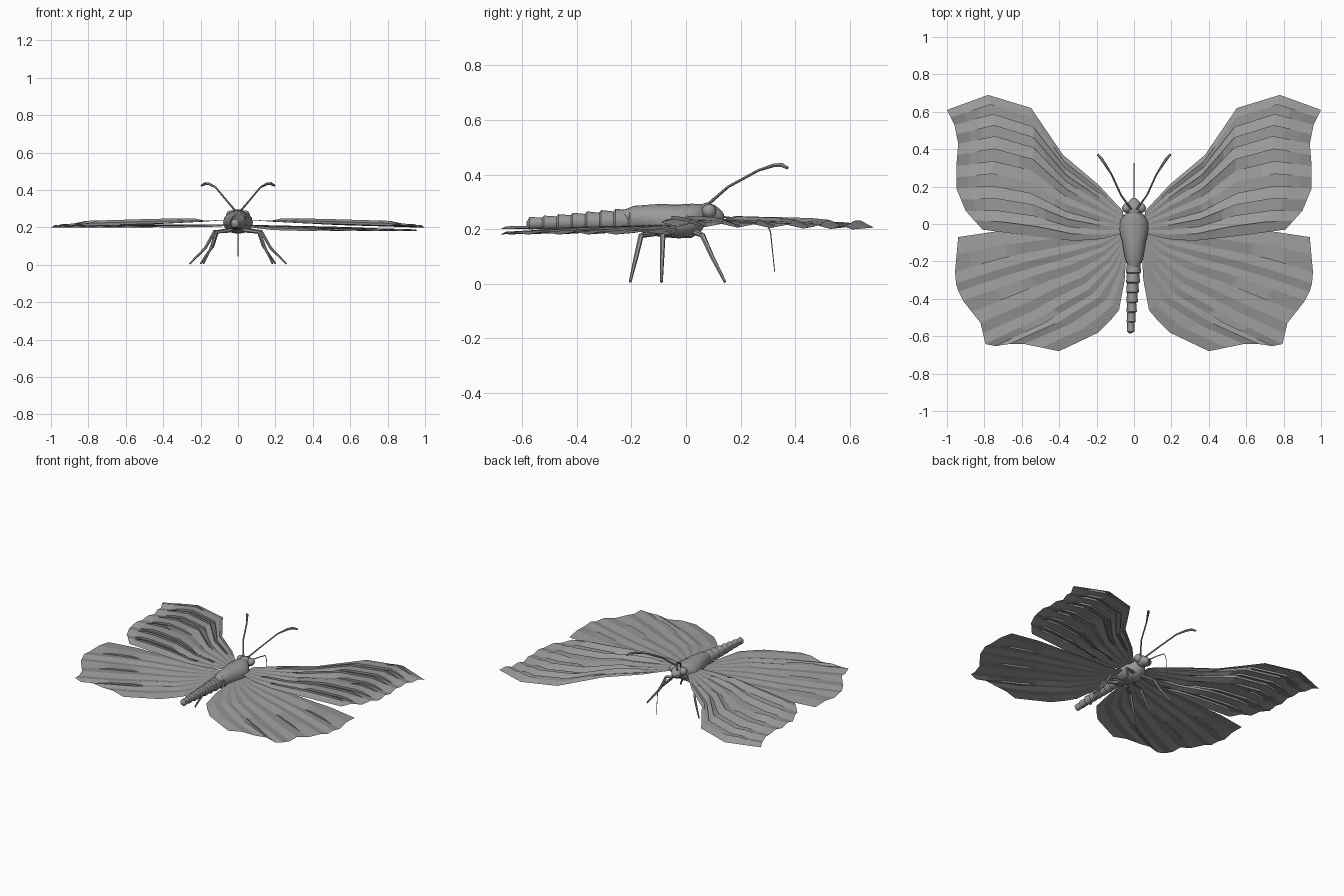
import bpy, bmesh, math
from mathutils import Vector

if "Cube" in bpy.data.objects:
    bpy.data.objects.remove(bpy.data.objects["Cube"])

grey = bpy.data.materials.new("dull_grey")
grey.diffuse_color = (0.32, 0.32, 0.32, 1)
grey.use_nodes = True
grey.node_tree.nodes["Principled BSDF"].inputs["Base Color"].default_value = grey.diffuse_color


def finish(name, bm, smooth=False):
    me = bpy.data.meshes.new(name)
    bm.to_mesh(me)
    bm.free()
    ob = bpy.data.objects.new(name, me)
    bpy.context.collection.objects.link(ob)
    me.materials.append(grey)
    if smooth:
        bpy.context.view_layer.objects.active = ob
        ob.select_set(True)
        bpy.ops.object.shade_smooth_by_angle(angle=math.radians(40))
        ob.select_set(False)
    return ob


def along(pts, t):
    """Point on a polyline, t in 0..1 by index."""
    f = t * (len(pts) - 1)
    i = min(int(f), len(pts) - 2)
    return Vector(pts[i]).lerp(Vector(pts[i + 1]), f - i)


def wing(name, side, lead, trail, margin, z_root, z_tip, panels, pleat, steps, back_drop):
    """Pleated sheet between a leading and a trailing curve; each vein ends on the margin."""
    bm = bmesh.new()
    rows = 15

    def point(s, t):
        p = along(lead, t).lerp(along(trail, t), s)
        end = Vector(lead[-1]).lerp(Vector(trail[-1]), s)
        return p + (along(margin, s) - end) * t ** 1.5

    def rim(k, panel, high):
        """Vein k as an edge of a panel, lifted on the panel's high side past its step."""
        out, s = [], k / panels
        for j in range(rows + 1):
            t = j / rows
            p = point(s, t)
            z = z_root + (z_tip - z_root) * t - back_drop * s * t
            z += pleat * 0.5 * min(1, 2 * t) * (1 if k % 2 else -1)
            if high and 0 < k < panels and steps[panel % len(steps)] < t < 0.93:
                z += pleat
            out.append(bm.verts.new((side * p.x, p.y, z)))
        return out

    def strip(a, b):
        for j in range(rows):
            f = (a[j], b[j], b[j + 1], a[j + 1])
            bm.faces.new(f if side > 0 else f[::-1])

    last = None
    for i in range(panels):
        front, rear = rim(i, i, False), rim(i + 1, i, True)
        strip(front, rear)
        if last:
            strip(last, front)      # little riser between two panels
        last = rear
    bmesh.ops.remove_doubles(bm, verts=bm.verts, dist=1e-5)
    bmesh.ops.dissolve_degenerate(bm, dist=1e-5, edges=bm.edges)
    finish(name, bm)


fore_lead = [(.06, .07), (.19, .21), (.38, .37), (.55, .62), (.78, .69), (1, .61)]
fore_trail = [(.06, -.05), (.17, -.08), (.32, -.09), (.5, -.07), (.66, -.05), (.81, -.03)]
fore_margin = [(1, .61), (.96, .53), (.94, .43), (.95, .31), (.95, .19), (.9, .07), (.81, -.03)]
hind_lead = [(.05, -.02), (.2, -.04), (.4, -.03), (.6, -.04), (.74, -.04), (.94, -.07)]
hind_trail = [(.04, -.12), (.05, -.3), (.08, -.46), (.13, -.52), (.19, -.58), (.4, -.68)]
hind_margin = [(.94, -.07), (.96, -.29), (.93, -.39), (.82, -.53), (.79, -.66), (.62, -.635), (.4, -.68)]
for side, label, tip in ((1, "right", .185), (-1, "left", .205)):
    wing(label + "_forewing", side, fore_lead, fore_trail, fore_margin,
         .24, .205, 12, .013, (.75, .4, .25, .55, .35, .6), -.01)
    wing(label + "_hindwing", side, hind_lead, hind_trail, hind_margin,
         .215, tip, 14, .01, (.95, .7, .95, .95), .0)


def loft(name, sections, sides=16):
    """Closed body from ellipses: (x, y, z, half width, half height)."""
    bm = bmesh.new()
    rings = []
    for x, y, z, rx, rz in sections:
        rings.append([bm.verts.new((x + rx * math.cos(a), y, z + rz * math.sin(a)))
                      for a in (2 * math.pi * i / sides for i in range(sides))])
    for a, b in zip(rings, rings[1:]):
        for i in range(sides):
            k = (i + 1) % sides
            bm.faces.new((a[i], a[k], b[k], b[i]))
    bm.faces.new(rings[0][::-1])
    bm.faces.new(rings[-1])
    bmesh.ops.recalc_face_normals(bm, faces=bm.faces)
    finish(name, bm, True)


# thorax and head
loft("thorax", [(0, -.23, .25, .025, .02), (0, -.19, .24, .047, .045), (0, -.1, .232, .062, .06),
                (0, -.03, .228, .08, .062), (0, .02, .23, .075, .063), (0, .055, .242, .045, .05),
                (0, .07, .25, .03, .035)])
loft("head", [(0, .05, .258, .03, .03), (0, .075, .26, .045, .037), (0, .105, .255, .04, .033),
              (0, .13, .248, .02, .02), (0, .14, .245, .008, .008)])

# abdomen with overlapping rings that flare toward the tail
rings = []
count = 8
for i in range(count):
    t = i / count
    y, z, r = -.16 - .42 * t, .232 - .012 * t, .044 - .026 * t
    rings += [(-.02 * t, y, z, r * .88, r * .95), (-.02 * t, y - .046, z, r, r * 1.08)]
rings.append((-.02, -.585, .22, .006, .006))
loft("abdomen", rings, 12)

# eyes
for side, label in ((1, "right"), (-1, "left")):
    bm = bmesh.new()
    bmesh.ops.create_uvsphere(bm, u_segments=14, v_segments=10, radius=.026)
    bmesh.ops.translate(bm, verts=bm.verts, vec=(side * .038, .085, .266))
    finish(label + "_eye", bm, True)


def tube(name, pts, radii, sides=6):
    """Tapered tube along a path."""
    bm = bmesh.new()
    pts = [Vector(p) for p in pts]
    rings = []
    for i, p in enumerate(pts):
        d = (pts[min(i + 1, len(pts) - 1)] - pts[max(i - 1, 0)]).normalized()
        u = d.cross(Vector((.9, .1, .4))).normalized()
        v = d.cross(u)
        rings.append([bm.verts.new(p + radii[i] * (u * math.cos(a) + v * math.sin(a)))
                      for a in (2 * math.pi * k / sides for k in range(sides))])
    for a, b in zip(rings, rings[1:]):
        for i in range(sides):
            k = (i + 1) % sides
            bm.faces.new((a[i], a[k], b[k], b[i]))
    bm.faces.new(rings[0][::-1])
    bm.faces.new(rings[-1])
    bmesh.ops.recalc_face_normals(bm, faces=bm.faces)
    finish(name, bm, True)


# antennae and legs on both sides
feelers = [(.015, .08, .29), (.07, .155, .355), (.12, .265, .415), (.155, .32, .433), (.175, .35, .435), (.195, .372, .424)]
legs = {
    "front_leg": [(.03, .03, .19), (.11, .06, .178), (.135, .095, .1), (.2, .143, .006)],
    "middle_leg": [(.03, -.06, .185), (.125, -.085, .178), (.175, -.088, .09), (.258, -.09, .006)],
    "hind_leg": [(.03, -.12, .185), (.115, -.165, .175), (.145, -.185, .09), (.185, -.205, .006)],
}
for side, label in ((1, "right"), (-1, "left")):
    def flip(pts):
        return [(side * x, y, z) for x, y, z in pts]
    tube(label + "_antenna", flip(feelers), (.006, .005, .005, .007, .008, .006))
    for leg, pts in legs.items():
        tube(label + "_" + leg, flip(pts), (.012, .01, .008, .005))

# feeding tube
tube("feeding_tube", [(0, .13, .245), (0, .22, .235), (0, .295, .22), (0, .31, .19), (0, .325, .045)],
     (.004, .003, .003, .002, .0015))
